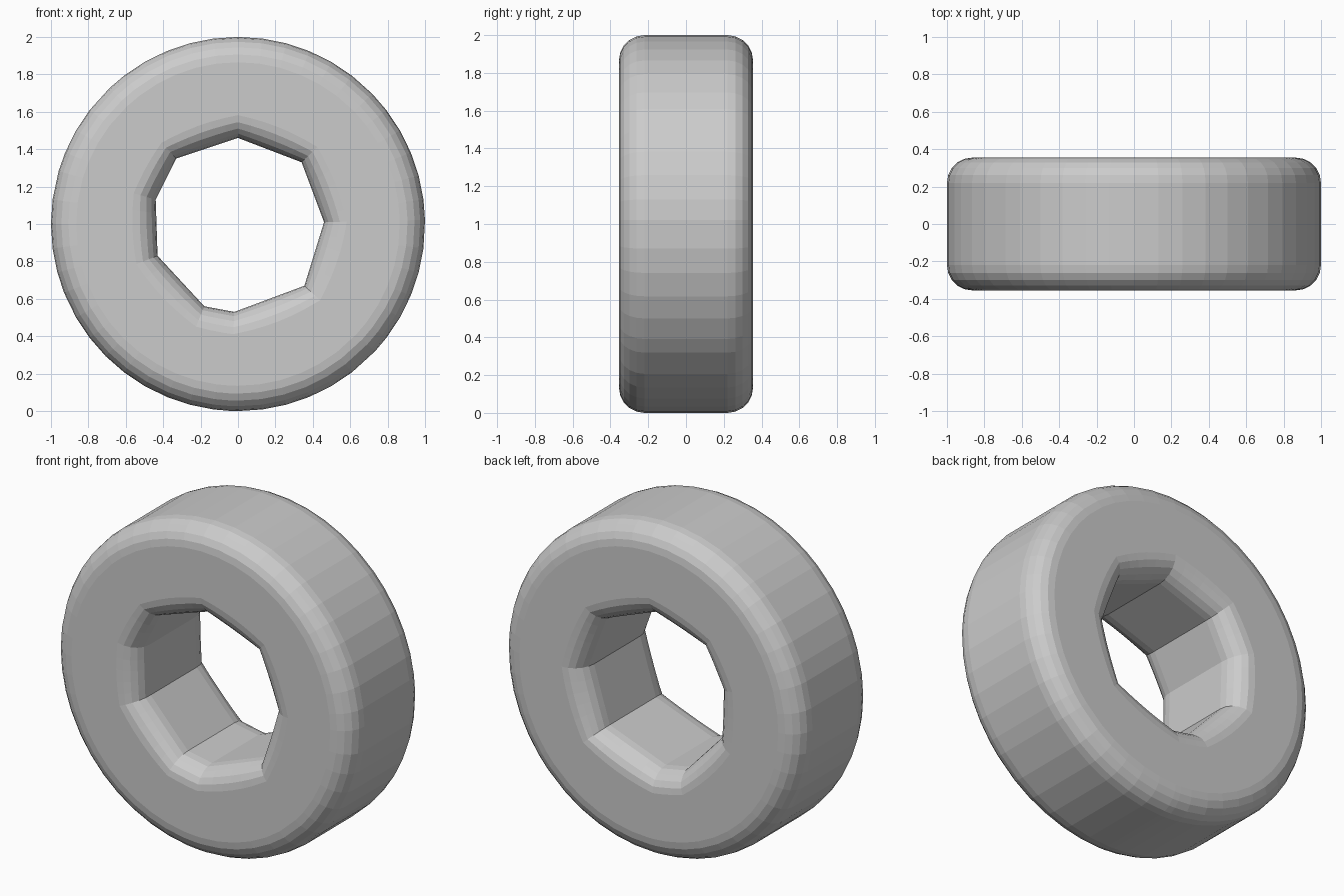
import bpy, bmesh, math

if "Cube" in bpy.data.objects:
    bpy.data.objects.remove(bpy.data.objects["Cube"])

# Bore outline: uneven polygon (x, z relative to the ring centre), counter-clockwise
BORE = [(0.46, 0.01), (0.34, 0.33), (0.0, 0.46), (-0.33, 0.35), (-0.44, 0.13),
        (-0.43, -0.17), (-0.18, -0.44), (-0.02, -0.47), (0.355, -0.33)]
HALF, FILLET, STEPS = 0.355, 0.135, 5


def bore_radius(a):
    """Distance from the centre to the bore polygon in direction a."""
    dx, dz = math.cos(a), math.sin(a)
    best = 0.46
    for (x1, z1), (x2, z2) in zip(BORE, BORE[1:] + BORE[:1]):
        ex, ez = x2 - x1, z2 - z1
        det = dx * ez - dz * ex
        if abs(det) < 1e-9:
            continue
        t = (x1 * ez - z1 * ex) / det
        s = (x1 * dz - z1 * dx) / det
        if t > 0 and -1e-6 <= s <= 1 + 1e-6:
            best = t
    return best


def section(a):
    """Closed rounded cross-section as (radius, y) pairs."""
    inner = bore_radius(a)
    k = 0.125 + 0.3 * (0.45 - inner)  # bore edge gets rounder towards the faces
    corners = [(1 - FILLET, HALF - FILLET, FILLET, 0),
               (inner + k, HALF - FILLET, k, 90),
               (inner + k, -HALF + FILLET, k, 180),
               (1 - FILLET, -HALF + FILLET, FILLET, 270)]
    pts = []
    for r, y, rad, start in corners:
        for i in range(STEPS + 1):
            t = math.radians(start + 90 * i / STEPS)
            pts.append((r + rad * math.cos(t), y + FILLET * math.sin(t)))
    return pts


# Ring: regular steps plus the exact bore corners
corner_angles = [math.atan2(z, x) % math.tau for x, z in BORE]
angles = corner_angles + [a for a in (math.tau * i / 48 for i in range(48))
                          if all(abs(a - c) > 0.04 for c in corner_angles)]
angles.sort()

bm = bmesh.new()
rings = [[bm.verts.new((r * math.cos(a), y, 1 + r * math.sin(a))) for r, y in section(a)]
         for a in angles]
for ra, rb in zip(rings, rings[1:] + rings[:1]):
    n = len(ra)
    for j in range(n):
        k = (j + 1) % n
        bm.faces.new((ra[j], ra[k], rb[k], rb[j]))
bmesh.ops.recalc_face_normals(bm, faces=bm.faces)
mesh = bpy.data.meshes.new("tyre_ring")
bm.to_mesh(mesh)
bm.free()
ring = bpy.data.objects.new("tyre_ring", mesh)
bpy.context.collection.objects.link(ring)
